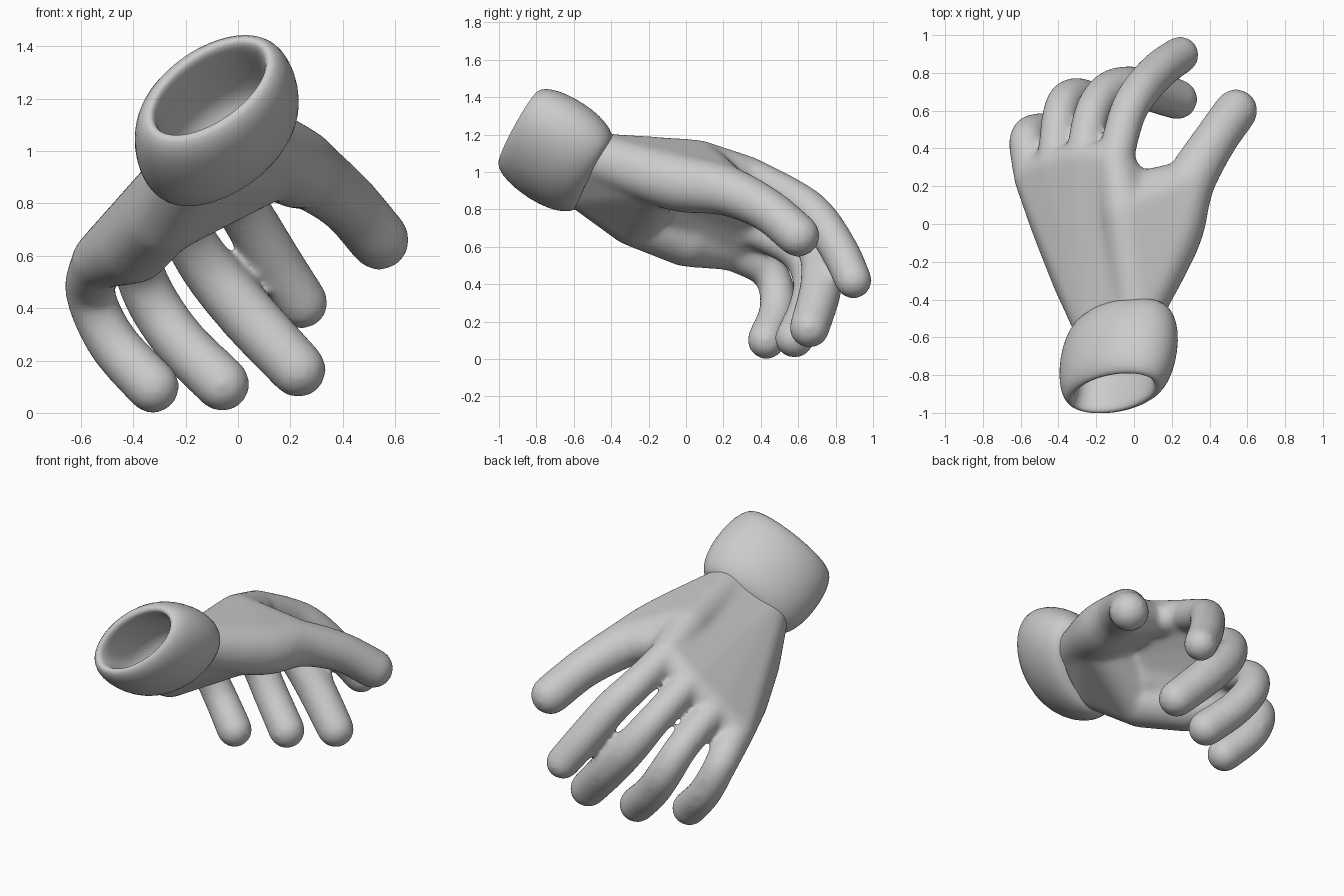
import bpy, bmesh, math
from mathutils import Vector, Matrix

if "Cube" in bpy.data.objects:
    bpy.data.objects.remove(bpy.data.objects["Cube"])

PAD = 0.009  # makes up for shrinkage in smoothing


def hull(bm_out, balls):
    """Add the convex hull of a few balls (x, y, z, radius)."""
    bm = bmesh.new()
    for b in balls:
        bmesh.ops.create_icosphere(bm, subdivisions=3, radius=b[3] + PAD,
                                   matrix=Matrix.Translation(Vector(b[:3])))
    pts = [v.co.copy() for v in bm.verts]
    bm.free()
    bm = bmesh.new()
    for p in pts:
        bm.verts.new(p)
    bmesh.ops.convex_hull(bm, input=list(bm.verts))
    loose = [v for v in bm.verts if not v.link_faces]
    bmesh.ops.delete(bm, geom=loose, context='VERTS')
    bmesh.ops.recalc_face_normals(bm, faces=list(bm.faces))
    me = bpy.data.meshes.new("tmp")
    bm.to_mesh(me)
    bm.free()
    bm_out.from_mesh(me)
    bpy.data.meshes.remove(me)


def tube(bm_out, path, steps=5):
    """Smooth tapered finger through the given balls."""
    p = [Vector(q) for q in path]
    p = [2 * p[0] - p[1]] + p + [2 * p[-1] - p[-2]]
    samples = []
    for i in range(1, len(p) - 2):
        a, b, c, d = p[i - 1:i + 3]
        for s in range(steps):
            t = s / steps
            samples.append(0.5 * (2 * b + (c - a) * t + (2 * a - 5 * b + 4 * c - d) * t * t
                                  + (3 * b - a - 3 * c + d) * t ** 3))
    samples.append(p[-2])
    for a, b in zip(samples, samples[1:]):
        hull(bm_out, [a, b])


def add_object(name, bm):
    for f in bm.faces:
        f.smooth = True
    me = bpy.data.meshes.new(name)
    bm.to_mesh(me)
    bm.free()
    ob = bpy.data.objects.new(name, me)
    bpy.context.collection.objects.link(ob)
    return ob


# Cuff frame: axis towards the hand, wide and narrow cross directions
centre = Vector((-0.08, -0.69, 1.11))
axis = Vector((0.12, 0.84, -0.54)).normalized()
e = Vector((0, 0.54, 0.84)).normalized()
x = axis.cross(e).normalized()
if x.x < 0:
    x = -x
roll = math.radians(40)
wide = math.cos(roll) * x + math.sin(roll) * e
narrow = -math.sin(roll) * x + math.cos(roll) * e

# Hand: fingers
index = [(-0.10, 0.33, 0.99, 0.088), (-0.04, 0.57, 0.865, 0.09), (0.03, 0.70, 0.76, 0.095),
         (0.14, 0.82, 0.58, 0.095), (0.245, 0.895, 0.42, 0.092)]
middle = [(-0.27, 0.34, 0.86, 0.088), (-0.22, 0.59, 0.73, 0.088),
          (-0.12, 0.71, 0.56, 0.098), (0.03, 0.72, 0.38, 0.105), (0.23, 0.66, 0.165, 0.10)]
ring = [(-0.42, 0.30, 0.72, 0.088), (-0.39, 0.58, 0.58, 0.088),
        (-0.33, 0.67, 0.43, 0.093), (-0.22, 0.65, 0.27, 0.095), (-0.06, 0.58, 0.11, 0.098)]
pinky = [(-0.53, 0.25, 0.58, 0.10), (-0.565, 0.45, 0.46, 0.088),
         (-0.48, 0.49, 0.27, 0.09), (-0.325, 0.43, 0.10, 0.095)]
wrist_a = (0.02, -0.455, 1.07, 0.13)
wrist_b = (-0.18, -0.545, 0.93, 0.13)
thumb = [wrist_a, (0.20, -0.06, 0.95, 0.15), (0.285, 0.20, 0.905, 0.128),
         (0.42, 0.43, 0.80, 0.11), (0.54, 0.60, 0.66, 0.108)]
bm = bmesh.new()
for finger in (index, middle, ring, pinky, thumb):
    tube(bm, finger)

# Hand: palm, heel and thumb web
for a, b in ((index, middle), (middle, ring), (ring, pinky)):
    hull(bm, [wrist_a, wrist_b, a[0], b[0]])
heel = [(-0.29, -0.28, 0.75, 0.14), (-0.40, 0.0, 0.64, 0.14)]
hull(bm, [wrist_b, heel[0], heel[1], pinky[0]])
hull(bm, [wrist_a, wrist_b, heel[0], (0.14, -0.15, 0.97, 0.14)])
index_base = (-0.05, 0.06, 1.045, 0.12)
hull(bm, [wrist_a, index_base, thumb[1]])
hull(bm, [wrist_a, index_base, index[0]])
hull(bm, [index_base, thumb[1], thumb[2], (0.05, 0.20, 0.97, 0.08)])
hull(bm, [index_base, index[0], (0.02, 0.18, 0.97, 0.08)])
raw = add_object("hand_blocks", bm)

# Fuse and soften the hand
rm = raw.modifiers.new("fuse", 'REMESH')
rm.mode = 'VOXEL'
rm.voxel_size = 0.014
rm.use_smooth_shade = True
sm = raw.modifiers.new("soften", 'SMOOTH')
sm.factor = 0.5
sm.iterations = 32
dg = bpy.context.evaluated_depsgraph_get()
fused = bpy.data.meshes.new_from_object(raw.evaluated_get(dg))
bpy.data.objects.remove(raw)

# Open the wrist inside the cuff
bm = bmesh.new()
bm.from_mesh(fused)
bmesh.ops.bisect_plane(bm, geom=list(bm.verts) + list(bm.edges) + list(bm.faces),
                       plane_co=centre + axis * 0.16, plane_no=axis, clear_inner=True)
add_object("hand", bm)

# Cuff: puffy oval band with a bowl-shaped inside, profile of (distance along axis, wide radius)
profile = [(0.14, 0.13), (0.125, 0.18), (0.08, 0.225), (0.0, 0.245), (-0.15, 0.245),
           (-0.225, 0.25), (-0.248, 0.268), (-0.24, 0.295), (-0.195, 0.328), (-0.11, 0.35),
           (0.0, 0.358), (0.11, 0.347), (0.19, 0.318), (0.235, 0.28), (0.24, 0.24)]
bm = bmesh.new()
N = 48
rings = []
for t, r in profile:
    row = []
    for i in range(N):
        a = 2 * math.pi * i / N
        row.append(bm.verts.new(centre + axis * t + wide * r * math.cos(a)
                                + narrow * (r - 0.118) * math.sin(a)))
    rings.append(row)
for r0, r1 in zip(rings, rings[1:]):
    for i in range(N):
        k = (i + 1) % N
        bm.faces.new((r0[i], r0[k], r1[k], r1[i]))
bm.faces.new(rings[0])
bmesh.ops.recalc_face_normals(bm, faces=list(bm.faces))
cuff = add_object("cuff", bm)
cuff.modifiers.new("round", 'SUBSURF').levels = 1
cuff.modifiers["round"].render_levels = 1
